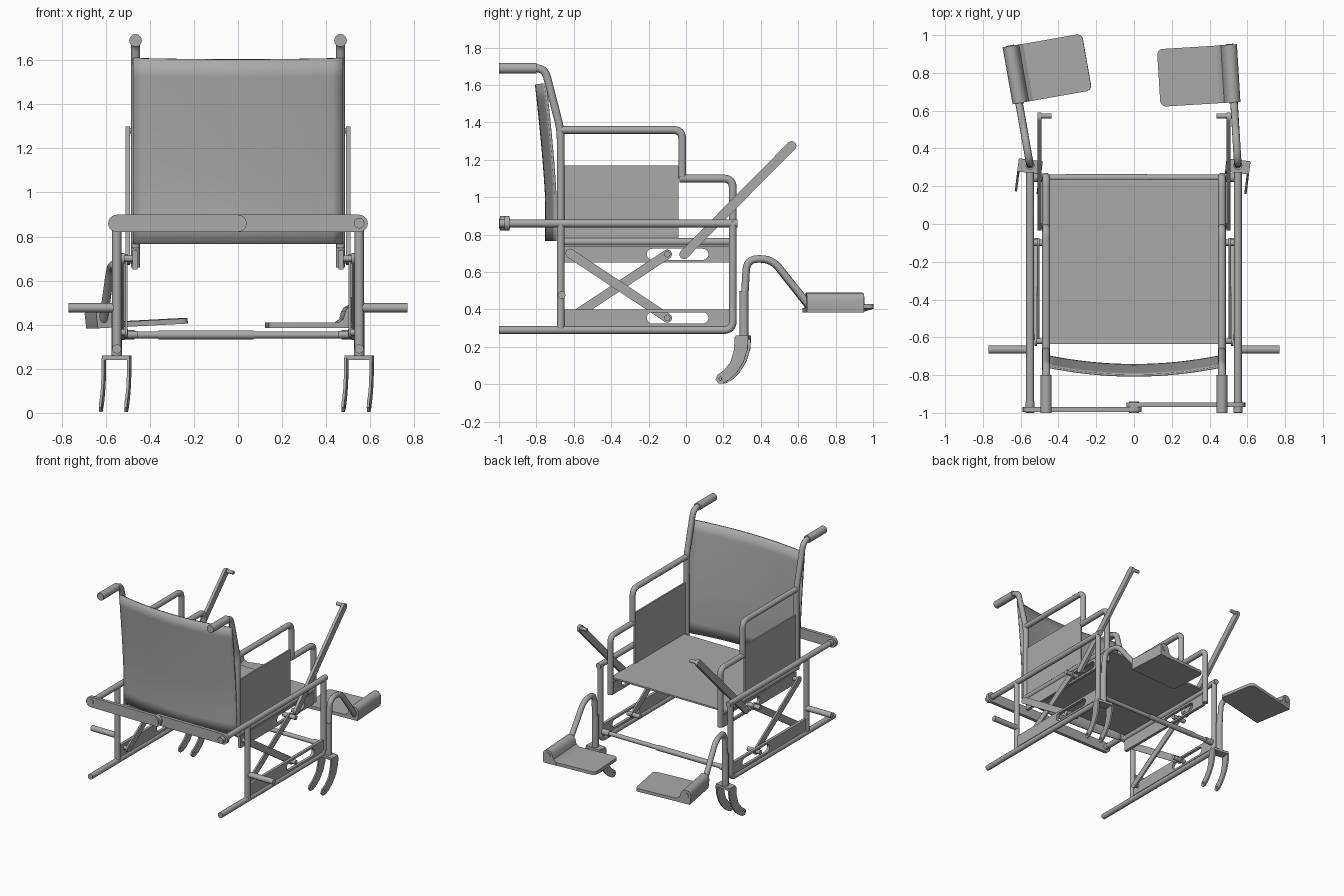
import bpy, bmesh, math
from mathutils import Matrix, Vector

if "Cube" in bpy.data.objects:
    bpy.data.objects.remove(bpy.data.objects["Cube"])

GREY = (0.4, 0.4, 0.4, 1)
metal = bpy.data.materials.new("plain grey")
metal.use_nodes = True
metal.diffuse_color = GREY
metal.node_tree.nodes["Principled BSDF"].inputs["Base Color"].default_value = GREY

INNER, OUTER = 0.465, 0.55      # half widths of the seat frame and the base frame


def finish(obj, matrix=None, smooth=True):
    """Turn the object into a shaded mesh with its transform baked in."""
    bpy.ops.object.select_all(action='DESELECT')
    obj.select_set(True)
    bpy.context.view_layer.objects.active = obj
    if obj.type == 'CURVE':
        bpy.ops.object.convert(target='MESH')
        obj = bpy.context.view_layer.objects.active
    if matrix is not None:
        obj.data.transform(matrix)
    obj.data.materials.clear()
    obj.data.materials.append(metal)
    if smooth:
        bpy.ops.object.shade_smooth_by_angle(angle=math.radians(35))
    return obj


def new_curve(name, dims):
    data = bpy.data.curves.new(name, 'CURVE')
    data.dimensions = dims
    obj = bpy.data.objects.new(name, data)
    bpy.context.collection.objects.link(obj)
    return obj


def add_spline(obj, pts, cyclic):
    sp = obj.data.splines.new('POLY')
    sp.points.add(len(pts) - 1)
    for p, co in zip(sp.points, pts):
        p.co = (*co, 1) if len(co) == 3 else (*co, 0, 1)
    sp.use_cyclic_u = cyclic


def fillet(pts, radius, steps=6):
    """Round the inner corners of a path."""
    pts = [Vector(p) for p in pts]
    out = [pts[0]]
    for a, b, c in zip(pts, pts[1:], pts[2:]):
        p, q = b + (a - b).normalized() * radius, b + (c - b).normalized() * radius
        for i in range(steps + 1):
            t = i / steps
            out.append(p * (1 - t) ** 2 + b * 2 * t * (1 - t) + q * t * t)
    return out + [pts[-1]]


def tube(name, pts, r=0.021, bend=0.05, matrix=None):
    obj = new_curve(name, '3D')
    obj.data.bevel_depth = r
    obj.data.bevel_resolution = 4
    obj.data.use_fill_caps = True
    add_spline(obj, fillet(pts, bend) if len(pts) > 2 else pts, False)
    return finish(obj, matrix)


SIDE = Matrix(((0, 0, 1, 0), (1, 0, 0, 0), (0, 1, 0, 0), (0, 0, 0, 1)))   # outline in y, z
BACK = Matrix(((1, 0, 0, 0), (0, 0, -1, 0), (0, 1, 0, 0), (0, 0, 0, 1)))  # outline in x, z
FLAT = Matrix.Identity(4)                                                 # outline in x, y


def plate(name, outlines, plane, centre, thick, matrix=FLAT):
    """Extruded flat outline; further outlines are holes."""
    obj = new_curve(name, '2D')
    obj.data.fill_mode = 'BOTH'
    obj.data.extrude = thick / 2
    for o in outlines:
        add_spline(obj, o, True)
    return finish(obj, matrix @ Matrix.Translation(centre) @ plane)


def capsule(a, b, r, n=10):
    ang = math.atan2(b[1] - a[1], b[0] - a[0]) + math.pi / 2
    return [(c[0] + r * math.cos(ang + s + math.pi * i / n), c[1] + r * math.sin(ang + s + math.pi * i / n))
            for c, s in ((a, 0), (b, math.pi)) for i in range(n + 1)]


def rect(x0, x1, y0, y1):
    return [(x0, y0), (x1, y0), (x1, y1), (x0, y1)]


def round_rect(x0, x1, y0, y1, r, n=5):
    corners = ((x1 - r, y1 - r), (x0 + r, y1 - r), (x0 + r, y0 + r), (x1 - r, y0 + r))
    return [(cx + r * math.cos((k + i / n) * math.pi / 2), cy + r * math.sin((k + i / n) * math.pi / 2))
            for k, (cx, cy) in enumerate(corners) for i in range(n + 1)]


def side_frame(s, side):
    xi, xo = s * INNER, s * OUTER

    def path(x, yz):
        return [(x, y, z) for y, z in yz]

    # Tubes of the seat frame
    tube(side + "_back_tube", path(xi, [(-0.67, 0.75), (-0.67, 1.36), (-0.755, 1.69), (-0.85, 1.69)]))
    tube(side + "_push_grip", path(xi, [(-1, 1.69), (-0.8, 1.69)]), 0.029)
    tube(side + "_armrest_rear", path(xi, [(-0.67, 1.36), (-0.02, 1.36), (-0.02, 1.1)]))
    tube(side + "_armrest_front", path(xi, [(-0.035, 1.1), (0.25, 1.1), (0.25, 0.66)]))
    tube(side + "_seat_rail", path(xi, [(-0.68, 0.762), (0.25, 0.762)]))
    plate(side + "_side_panel", [rect(-0.65, -0.04, 0.78, 1.17)], SIDE, (xi, 0, 0), 0.012)

    # Tubes of the base frame
    tube(side + "_base_tube", path(xo, [(-1, 0.29), (0.25, 0.29), (0.25, 0.87)]))
    tube(side + "_upper_rail", path(xo, [(-0.97, 0.86), (0.275, 0.86)]))
    tube(side + "_rear_post", path(xo, [(-0.67, 0.29), (-0.67, 0.86)]))
    tube(side + "_axle", [(xo, -0.665, 0.477), (s * 0.77, -0.665, 0.477)])

    # Slotted plates and lifting links
    for name, x, z in (("_upper_slide", s * 0.467, 0.695), ("_lower_slide", xo, 0.355)):
        plate(side + name, [rect(-0.65, 0.235, z - 0.045, z + 0.045),
                            capsule((-0.18, z), (0.09, z), 0.03)], SIDE, (x, 0, 0), 0.022)
        tube(side + name + "_pin", [(s * 0.455, -0.1, z), (s * 0.562, -0.1, z)], 0.017)
    plate(side + "_link_outer", [capsule((-0.62, 0.7), (-0.1, 0.355), 0.025)], SIDE, (s * 0.521, 0, 0), 0.013)
    plate(side + "_link_inner", [capsule((-0.1, 0.695), (-0.6, 0.365), 0.025)], SIDE, (s * 0.507, 0, 0), 0.013)
    tube(side + "_link_top_pin", [(xi, -0.62, 0.7), (s * 0.527, -0.62, 0.7)], 0.015)
    tube(side + "_link_bottom_pin", [(s * 0.5, -0.6, 0.365), (xo, -0.6, 0.365)], 0.015)

    # Hand lever
    plate(side + "_lever", [capsule((-0.01, 0.695), (0.565, 1.275), 0.025)], SIDE, (s * 0.5, 0, 0), 0.022)
    tube(side + "_lever_peg", [(s * 0.437, 0.572, 1.28), (s * 0.505, 0.572, 1.28)], 0.013)
    tube(side + "_lever_pin", [(xi, -0.01, 0.695), (s * 0.51, -0.01, 0.695)], 0.015)


def foot_assembly(s, side, turn, tilt):
    pivot = Matrix.Translation((s * OUTER, 0.31, 0)) @ Matrix.Rotation(math.radians(turn), 4, 'Z')
    # Hanger
    tube(side + "_hanger_sleeve", [(0, 0, 0.25), (0, 0, 0.5)], 0.024, matrix=pivot)
    tube(side + "_hanger_tube", [(0, 0, 0.4), (0, 0.015, 0.67), (0.0, 0.15, 0.67), (0.0, 0.35, 0.42)],
         0.02, 0.06, pivot)
    # Footplate with its hinge housing
    hinge = Matrix.Translation((0, 0, 0.43))
    tilted = pivot @ hinge @ Matrix.Rotation(math.radians(tilt), 4, 'Y') @ hinge.inverted()
    xs = sorted((s * -0.39, s * 0.01))
    plate(side + "_footplate", [round_rect(*xs, 0.335, 0.64, 0.03)], FLAT, (0, 0, 0.397), 0.024, tilted)
    profile = [(s * x, z) for x, z in
               [(-0.075, 0.385), (0.03, 0.385), (0.034, 0.45), (0.028, 0.472), (0.012, 0.486),
                (-0.01, 0.489), (-0.03, 0.48), (-0.043, 0.46), (-0.052, 0.425), (-0.075, 0.409)]]
    plate(side + "_hinge_housing", [profile], BACK, (0, 0.488, 0), 0.306, tilted)
    tube(side + "_hinge_pin", [(-s * 0.005, 0.33, 0.447), (-s * 0.005, 0.645, 0.447)], 0.022, matrix=tilted)

    # Caster fork
    fork = Matrix.Translation((s * OUTER, 0.31, 0)) @ Matrix.Rotation(math.radians(-7), 4, 'Z')
    plate(side + "_fork_crown", [round_rect(-0.064, 0.064, -0.04, 0.03, 0.008)], FLAT, (0, 0, 0.25), 0.02, fork)
    tine = [(0.03, 0.25), (0.027, 0.19), (0.005, 0.12), (-0.03, 0.065), (-0.07, 0.025), (-0.105, 0.005),
            (-0.13, 0.005), (-0.145, 0.025), (-0.135, 0.05), (-0.1, 0.075), (-0.065, 0.12),
            (-0.047, 0.18), (-0.042, 0.25)]
    hole = capsule((-0.118, 0.03), (-0.117, 0.03), 0.009, 6)
    for k in (-1, 1):
        plate(side + "_fork_tine", [tine, hole], SIDE, (k * 0.058, 0, 0), 0.012, fork)


for s, side, turn, tilt in ((1, "left", 3.5, 0), (-1, "right", 10, -3)):
    side_frame(s, side)
    foot_assembly(s, side, turn, tilt)

# Seat sheet
plate("seat", [rect(-0.465, 0.465, -0.635, 0.235)], FLAT, (0, 0, 0.777), 0.012)

# Bowed backrest sheet
bm = bmesh.new()
bmesh.ops.create_grid(bm, x_segments=20, y_segments=10, size=1)
for v in bm.verts:
    u, h = v.co.x, (v.co.y + 1) / 2
    bow = 0.05 * (1 - u * u)
    lean = 0.055 * max(0, h - 0.25) ** 1.3 / 0.75 ** 1.3
    v.co = (u * 0.475, -0.697 - bow - lean, 0.767 + (0.843 - 0.006 * (1 - u * u)) * h)
mesh = bpy.data.meshes.new("backrest")
bm.to_mesh(mesh)
bm.free()
back = bpy.data.objects.new("backrest", mesh)
bpy.context.collection.objects.link(back)
solid = back.modifiers.new("thickness", 'SOLIDIFY')
solid.thickness = 0.012
solid.offset = 0
finish(back)

# Folding rear bar: two overlapping straps with pivots
for s, y in ((-1, -0.982), (1, -0.957)):
    plate("rear_strap", [capsule((0, 0.86), (s * OUTER, 0.86), 0.039)], BACK, (0, y, 0), 0.025)
    tube("rear_strap_pin", [(s * OUTER, -0.998, 0.86), (s * OUTER, -0.94, 0.86)], 0.024)
tube("rear_strap_pivot", [(0, -1, 0.86), (0, -0.94, 0.86)], 0.026)

# Telescopic front cross tube
tube("cross_tube_thin", [(-OUTER, 0.245, 0.354), (OUTER, 0.245, 0.354)], 0.016)
tube("cross_tube_sleeve", [(-0.36, 0.245, 0.354), (0.07, 0.245, 0.354)], 0.02)
for x in (-0.5, 0.5):
    tube("cross_tube_collar", [(x - 0.03, 0.245, 0.354), (x + 0.03, 0.245, 0.354)], 0.022)
